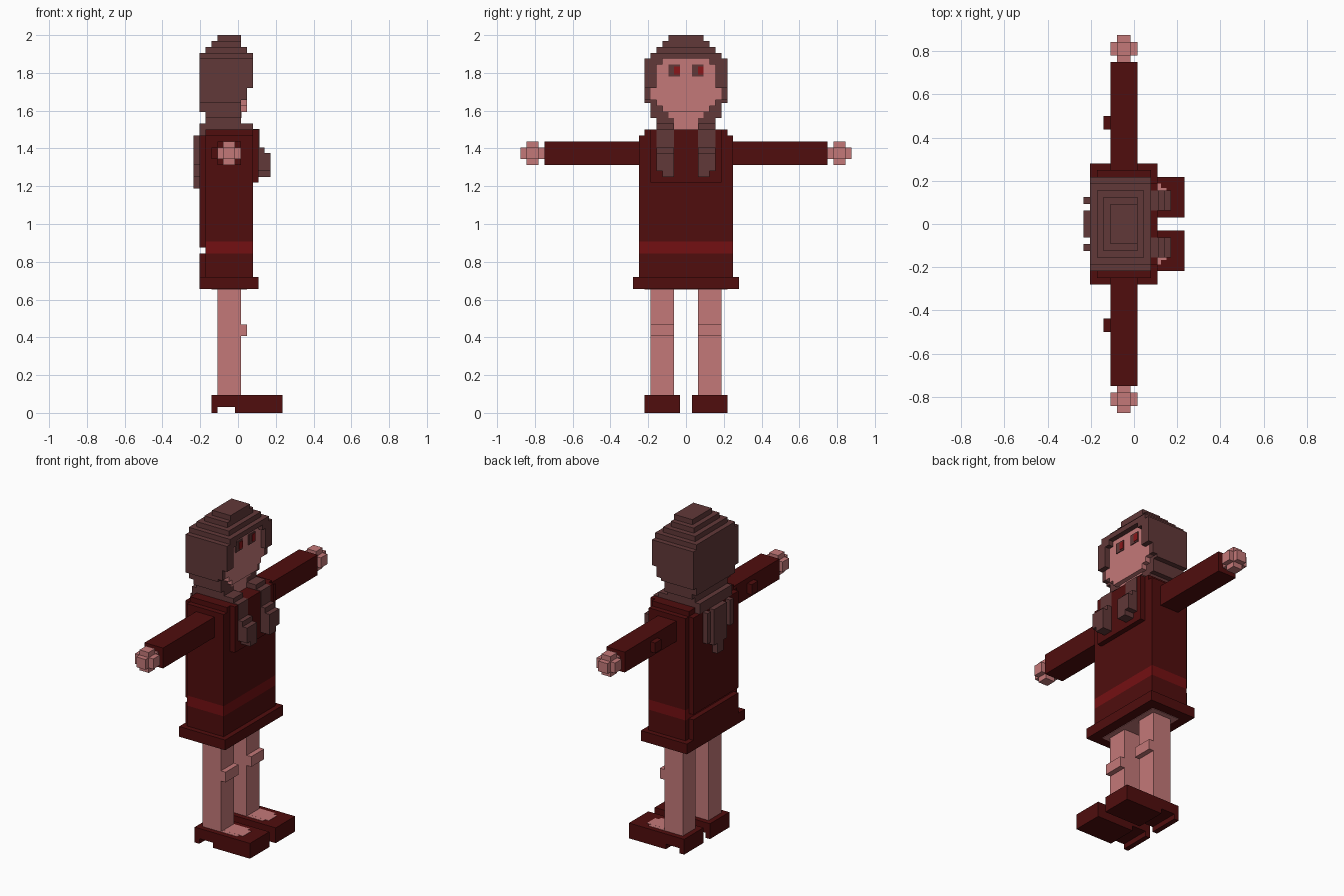
import bpy, bmesh

old = bpy.data.objects.get("Cube")
if old:
    bpy.data.objects.remove(old, do_unlink=True)

V = 1 / 32      # size of one block
X0 = 7.5        # offset that centres the depth axis


def material(name, rgb):
    m = bpy.data.materials.new(name)
    m.use_nodes = True
    col = (*rgb, 1)
    m.diffuse_color = col
    bsdf = m.node_tree.nodes["Principled BSDF"]
    bsdf.inputs["Base Color"].default_value = col
    bsdf.inputs["Roughness"].default_value = 0.9
    return m


SKIN = material("skin", (0.55, 0.19, 0.19))
HAIR = material("brown hair", (0.12, 0.04, 0.04))
DRESS = material("dark red", (0.08, 0.004, 0.004))
SASH = material("sash red", (0.175, 0.005, 0.006))
EYE = material("eye red", (0.26, 0.008, 0.010))


def part(name, mat, boxes, mirror=False):
    """Join boxes (x0, x1, y0, y1, z0, z1), in block units, into one object."""
    bm = bmesh.new()
    for x0, x1, y0, y1, z0, z1 in boxes:
        sides = [(y0, y1)] + ([(-y1, -y0)] if mirror else [])
        for a, b in sides:
            verts = bmesh.ops.create_cube(bm, size=1)["verts"]
            for v in verts:
                v.co.x = ((x0 + x1) / 2 + v.co.x * (x1 - x0) - X0) * V
                v.co.y = ((a + b) / 2 + v.co.y * (b - a)) * V
                v.co.z = ((z0 + z1) / 2 + v.co.z * (z1 - z0)) * V
    me = bpy.data.meshes.new(name)
    bm.to_mesh(me)
    bm.free()
    me.materials.append(mat)
    ob = bpy.data.objects.new(name, me)
    bpy.context.collection.objects.link(ob)
    return ob


# Shoes with a raised instep between heel and sole, and the bare foot on top
part("shoes", DRESS, [(3, 15, 1, 7, 1, 3), (3, 4, 1, 7, 0, 1), (7, 15, 1, 7, 0, 1)], True)
part("foot_tops", SKIN, [(7, 11.5, 2, 6, 2.5, 3.05), (7, 12.3, 2.7, 5.3, 2.5, 3.06)], True)

# Legs with knees
part("legs", SKIN, [(4, 8, 2, 6, 3, 21.5), (8, 9, 2, 6, 13, 15)], True)
part("hips", SKIN, [(3, 9, -7, 7, 20.9, 21.5)])

# Dress: hem, skirt, sash, bodice, back panel and bib
part("dress_hem", DRESS, [(1, 11, -9, 9, 21, 23)])
part("dress_skirt", DRESS, [(2, 10, -8, 8, 23, 27), (1, 2, -7, 7, 23, 27)])
part("sash", SASH, [(2, 10, -8, 8, 27, 29)])
part("dress_bodice", DRESS, [(2, 10, -8, 8, 29, 47), (2, 10, -7, 7, 47, 48)])
part("dress_back_panel", DRESS, [(1, 2, -7, 7, 28, 47)])
part("dress_bib", DRESS, [(10, 11, -6, 6, 39, 48)])

# Sleeves with elbows, rounded hands
part("sleeves", DRESS, [(4, 8, 8, 24, 42, 46), (3, 4, 14, 16, 43, 45)], True)
part("hands", SKIN, [(4, 8, 25, 27, 43, 45), (5, 7, 24, 28, 43, 45),
                     (5, 7, 25, 27, 42, 46)], True)

# Neck and face
part("neck", SKIN, [(3, 8, -2, 2, 48, 51)])
part("face", SKIN, [(7.5, 9, -5, 5, 52, 59.5), (7.5, 9, -6, 6, 53, 55),
                    (7.5, 9, -4, 4, 51, 60), (7.5, 8.1, -3, 3, 50, 51)])

# Eyes: brown plates with a red iris
part("eyes", HAIR, [(9, 9.15, 1, 3, 57, 59)], True)
part("irises", EYE, [(9.1, 9.25, s, s + 1, 57.3, 58.7) for s in (-2, 2)])

# Hair cap, stacked in shrinking layers
part("hair_cap", HAIR, [
    (4, 8, -3, 3, 63, 64), (3, 8, -4, 4, 62, 63), (2, 9, -5, 5, 61, 62),
    (1, 10, -6, 6, 60, 61), (1, 8, -7, 7, 52.5, 60), (1, 8, -6, 6, 51, 52.5),
    (2, 7.9, -6, 6, 50, 51), (2, 7.9, -5, 5, 49, 50)])

# Hair framing the face
part("hair_frame", HAIR, [(8, 10, 5, 7, 55, 60), (8, 10, 4, 5, 59, 60),
                          (8, 9, 6, 7, 53, 55), (7, 8, 5, 6, 51, 53),
                          (7, 8, 3, 6, 50, 51), (7, 8, 2, 5, 49, 50)], True)

# Two braids falling over the bib
part("braids", HAIR, [(1, 10, 2, 5, 48, 49), (9, 11.1, 2, 5, 44, 48.1),
                      (11, 12, 2, 5, 41, 45), (11, 12, 2, 4, 40, 41),
                      (12, 13, 2, 5, 41, 44), (12, 13, 2, 4, 40, 41)], True)

# Loose hair down the back
part("back_hair", HAIR, [(1, 2, -5, 5, 47, 49), (0, 1, -2, 2, 40, 47),
                         (0, 1, -1, 1, 38, 40), (0, 1, 3, 4, 41, 47),
                         (0, 1, -4, -3, 42, 47)])
